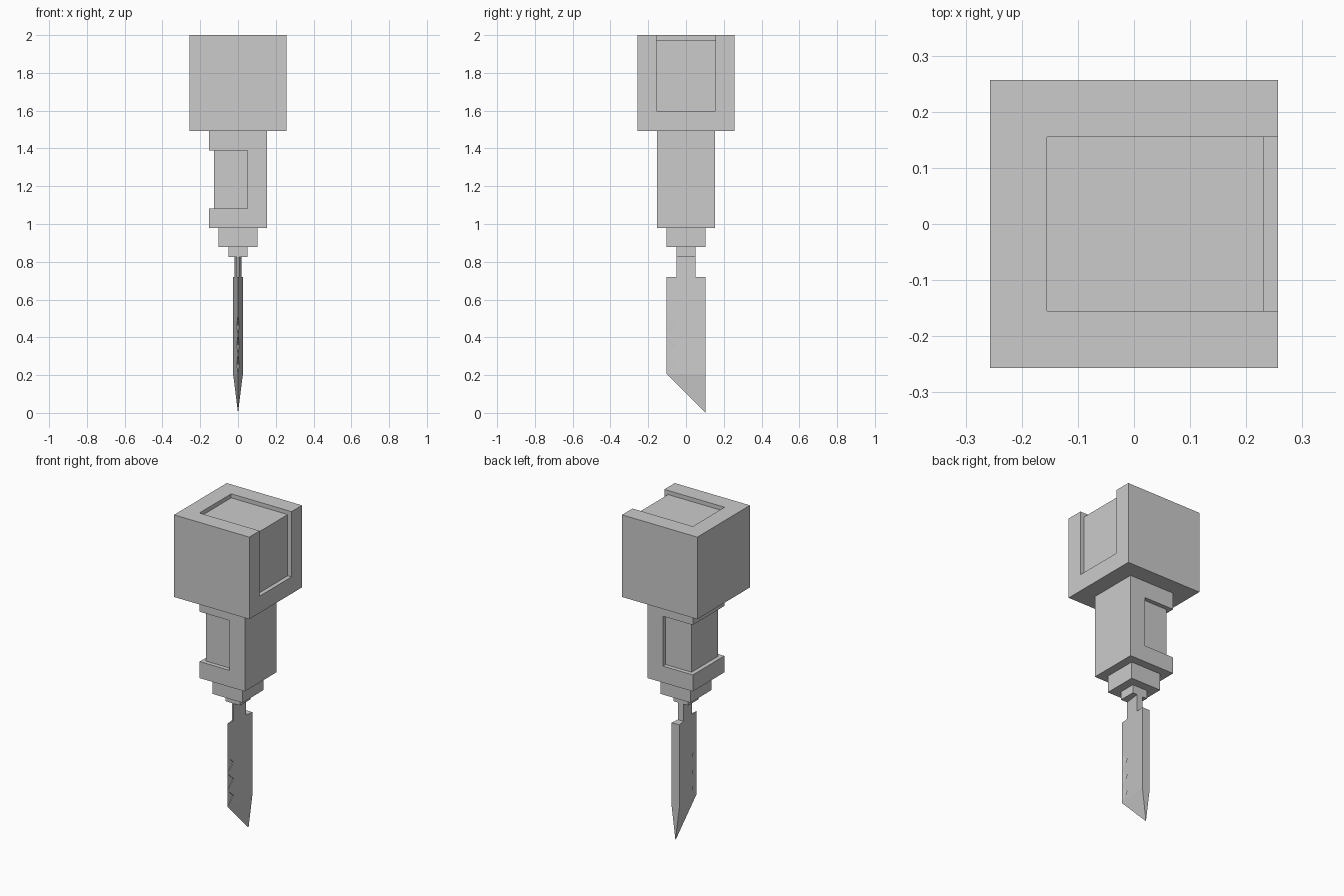
import bpy
import bmesh
from mathutils import Vector

default_cube = bpy.data.objects.get("Cube")
if default_cube:
    bpy.data.objects.remove(default_cube, do_unlink=True)

GREY = (0.6, 0.6, 0.6, 1.0)
grey = bpy.data.materials.new("plain_grey")
grey.use_nodes = True
grey.diffuse_color = GREY
grey.node_tree.nodes["Principled BSDF"].inputs["Base Color"].default_value = GREY


def finish(name, bm):
    mesh = bpy.data.meshes.new(name)
    bm.to_mesh(mesh)
    bm.free()
    mesh.materials.append(grey)
    obj = bpy.data.objects.new(name, mesh)
    bpy.context.collection.objects.link(obj)
    return obj


def extruded(outlines, axis, lo, hi):
    """Extrude flat outlines along an axis (0 = x, 1 = y, 2 = z)."""
    bm = bmesh.new()
    for outline in outlines:
        verts = []
        for point in outline:
            co = list(point)
            co.insert(axis, lo)
            verts.append(bm.verts.new(co))
        bm.faces.new(verts)
    bmesh.ops.remove_doubles(bm, verts=bm.verts, dist=1e-5)
    bottom = bm.faces[:]
    result = bmesh.ops.extrude_face_region(bm, geom=bottom, use_keep_orig=True)
    shift = Vector((0, 0, 0))
    shift[axis] = hi - lo
    top = [g for g in result["geom"] if isinstance(g, bmesh.types.BMVert)]
    bmesh.ops.translate(bm, verts=top, vec=shift)
    bmesh.ops.recalc_face_normals(bm, faces=bm.faces)
    return bm


def block(name, half, z0, z1):
    square = [(-half, -half), (half, -half), (half, half), (-half, half)]
    return finish(name, extruded([square], 2, z0, z1))


def carve(target, outline, axis, lo, hi):
    cutter = finish("cutter", extruded([outline], axis, lo, hi))
    cutter.hide_render = True
    mod = target.modifiers.new("recess", "BOOLEAN")
    mod.operation = "DIFFERENCE"
    mod.solver = "EXACT"
    mod.object = cutter
    bpy.context.view_layer.objects.active = target
    bpy.ops.object.modifier_apply(modifier=mod.name)
    bpy.data.objects.remove(cutter, do_unlink=True)


# Head, with a shallow recess folding over the top and the +x side
head = block("head", 0.257, 1.493, 2.0)
carve(head, [(-0.155, 1.975), (0.231, 1.975), (0.231, 1.597),
             (0.3, 1.597), (0.3, 2.1), (-0.155, 2.1)], 1, -0.155, 0.155)

# Handle, with a recess wrapping the front, -x side and back
handle = block("handle", 0.154, 0.98, 1.493)
IN, OUT, END = 0.128, 0.2, 0.05
carve(handle, [(END, -IN), (-IN, -IN), (-IN, IN), (END, IN),
               (END, OUT), (-OUT, OUT), (-OUT, -OUT), (END, -OUT)], 2, 1.082, 1.39)

# Stepped collar
block("collar", 0.103, 0.877, 0.98)
block("blade_socket", 0.051, 0.826, 0.877)

# Blade: wedge from a sharp front edge to a thick spine, with a pointed tip
W, N, THICK, Z_TIP, PITCH = 0.103, 0.051, 0.026, 0.206, 0.103
body = [(-W, Z_TIP), (W, Z_TIP), (W, 0.72), (N, 0.72), (N, 0.826),
        (-N, 0.826), (-N, 0.72), (-W, 0.72)]
for i in (3, 2, 1):
    body += [(-W, Z_TIP + i * PITCH), (-N, Z_TIP + (i - 0.5) * PITCH)]
tip = [(-W, Z_TIP), (W, 0.0), (W, Z_TIP)]
bm = extruded([body, tip], 0, -1, 1)
for v in bm.verts:
    taper = 0.0 if v.co.z < 0.01 else (v.co.y + W) / (2 * W)
    v.co.x *= THICK * taper
bmesh.ops.remove_doubles(bm, verts=bm.verts, dist=1e-5)
bmesh.ops.dissolve_degenerate(bm, edges=bm.edges, dist=1e-6)
bmesh.ops.recalc_face_normals(bm, faces=bm.faces)

# Thin webs closing the notches between the teeth
for i in range(3):
    z = Z_TIP + i * PITCH
    corners = [(0, -W, z + PITCH), (0, -N, z + PITCH / 2), (0, -W, z)]
    bm.faces.new([bm.verts.new(c) for c in corners])
finish("blade", bm)
